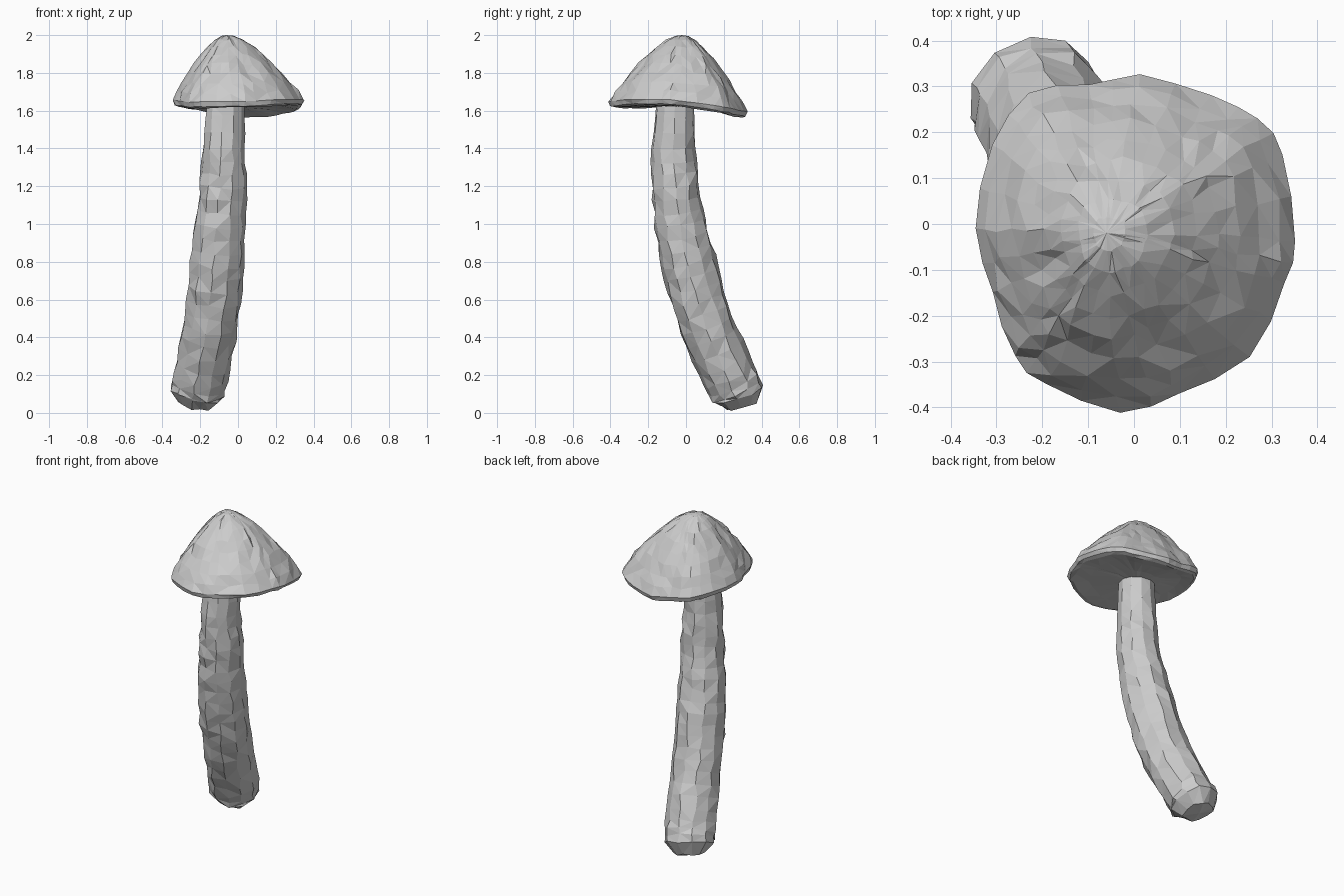
import bpy, bmesh, math, random
from mathutils import Vector

if "Cube" in bpy.data.objects:
    bpy.data.objects.remove(bpy.data.objects["Cube"])

random.seed(7)


def catmull(pts, i, f, closed):
    # smooth point between control points i and i+1
    n = len(pts)
    k = (lambda j: j % n) if closed else (lambda j: min(max(j, 0), n - 1))
    a, b, c, d = (Vector(pts[k(i + o)]) for o in (-1, 0, 1, 2))
    return 0.5 * (2 * b + (c - a) * f + (2 * a - 5 * b + 4 * c - d) * f**2
                  + (3 * b - a - 3 * c + d) * f**3)


def jitter(s):
    return Vector([random.uniform(-s, s) for _ in range(3)])


def skin(name, rings, start, end):
    # closed, flat-shaded triangle skin over a stack of rings
    bm = bmesh.new()
    vr = [[bm.verts.new(p) for p in r] for r in rings]
    n = len(vr[0])
    for a, b in zip(vr, vr[1:]):
        for i in range(n):
            bm.faces.new((a[i], a[(i + 1) % n], b[(i + 1) % n], b[i]))
    for ring, p in ((vr[0], start), (vr[-1], end)):
        c = bm.verts.new(p)
        for i in range(n):
            bm.faces.new((ring[i], ring[(i + 1) % n], c))
    bmesh.ops.triangulate(bm, faces=bm.faces[:])
    bmesh.ops.recalc_face_normals(bm, faces=bm.faces[:])
    me = bpy.data.meshes.new(name)
    bm.to_mesh(me)
    bm.free()
    ob = bpy.data.objects.new(name, me)
    bpy.context.collection.objects.link(ob)
    return ob


# Stem: curved path as x, y, z, radius
path = [(-.066, -.057, 1.63, .100), (-.075, -.065, 1.4, .113),
        (-.08, -.055, 1.2, .123), (-.094, -.032, 1.0, .132),
        (-.110, .013, .8, .146), (-.130, .065, .6, .144),
        (-.157, .137, .4, .143), (-.195, .228, .2, .144),
        (-.219, .275, .105, .138)]
samples = [catmull(path, i, f / 3, False) for i in range(len(path) - 1) for f in range(3)]
samples += [Vector(path[-1]), Vector((-.232, .292, .04, .085))]
rings = []
for j, s in enumerate(samples):
    a, b = samples[max(j - 1, 0)], samples[min(j + 1, len(samples) - 1)]
    t = (a.xyz - b.xyz).normalized() if j else Vector((0, 0, 1))
    u = Vector((0, 1, 0)).cross(t).normalized()
    v = t.cross(u)
    amp = .002 if j < 3 else .008
    ring = []
    for i in range(11):
        w = 2 * math.pi * i / 11
        p = s.xyz + (u * math.cos(w) + v * math.sin(w)) * s.w * 1.01 + jitter(amp)
        p.z = max(p.z, 0)
        ring.append(p)
    rings.append(ring)
skin("stem", rings, samples[0].xyz, (-.235, .297, .03))

# Cap: uneven rim outline, dome profile scaled between rim and apex
rim = [(.35, -.035, 1.655), (.325, .15, 1.63), (.27, .23, 1.615), (.17, .28, 1.60),
       (.01, .325, 1.595), (-.1, .302, 1.61), (-.23, .287, 1.635), (-.31, .17, 1.65),
       (-.345, -.01, 1.655), (-.31, -.15, 1.65), (-.26, -.29, 1.645), (-.19, -.35, 1.645),
       (-.03, -.41, 1.65), (.1, -.372, 1.65), (.25, -.29, 1.66), (.33, -.13, 1.66)]
edge = [catmull(rim, i, f / 2, True) for i in range(16) for f in range(2)]
apex = Vector((-.06, -.02, 2.0))
dome = [(.1, .985), (.22, .925), (.35, .825), (.47, .70), (.59, .565), (.71, .425),
        (.83, .27), (.92, .13), (1, 0)]
rings = []
for t, h in dome:
    amp = .003 if t == 1 else .008 * min(1, t * 2)
    ring = []
    for e in edge:
        p = apex.lerp(e, t)
        p.z = e.z + (apex.z - e.z) * h
        ring.append(p + jitter(amp))
    rings.append(ring)
# rolled lip and nearly flat underside
for t, drop, flat in ((.975, .025, 0), (.92, .032, 0), (.7, .026, .35), (.35, .02, .8)):
    ring = []
    for e in edge:
        p = apex.lerp(e, t)
        p.z = (e.z - drop) * (1 - flat) + 1.62 * flat
        ring.append(p + jitter(.003))
    rings.append(ring)
skin("cap", rings, apex, (-.06, -.05, 1.62))
